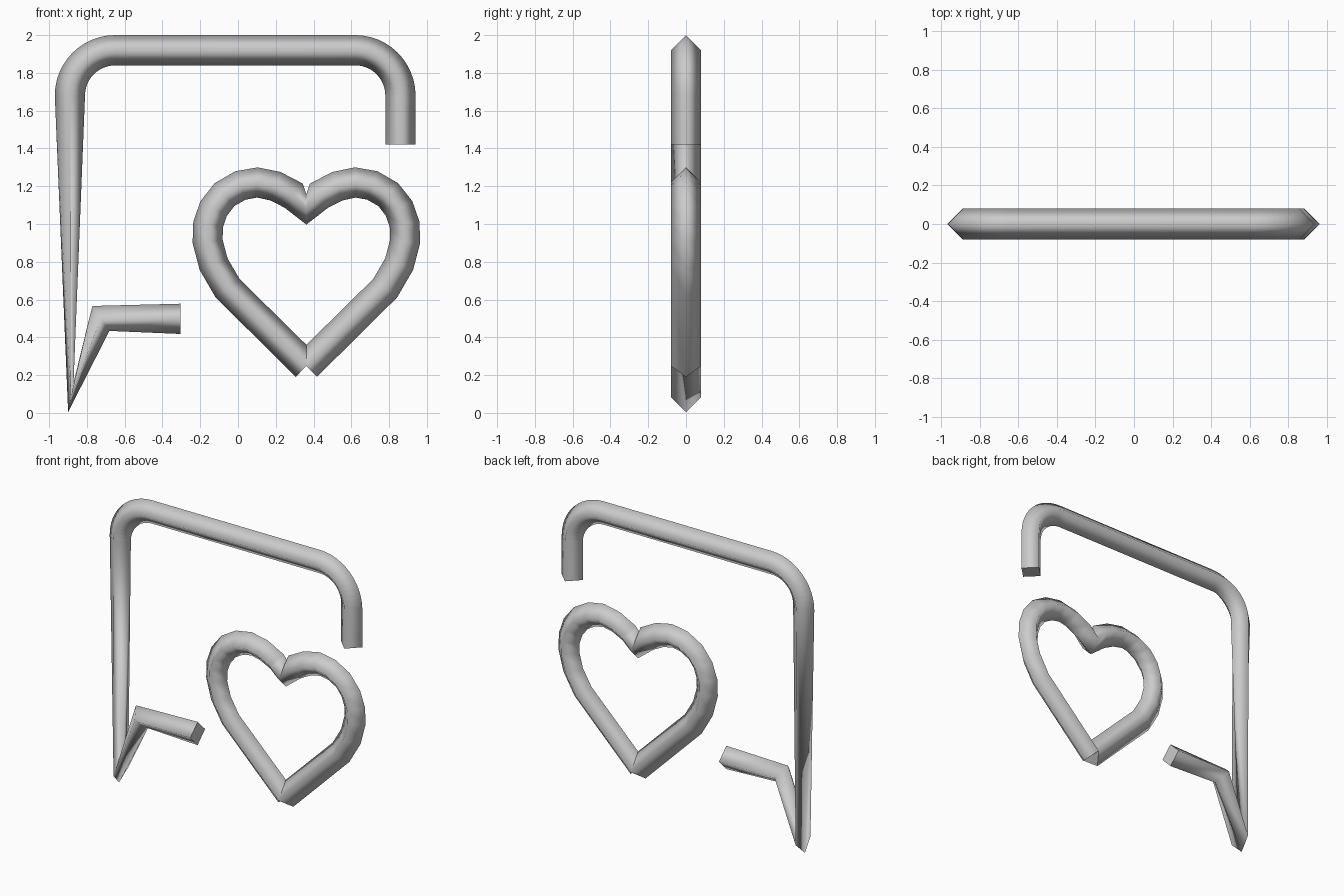
import bpy, bmesh, math
from mathutils import Vector

if "Cube" in bpy.data.objects:
    bpy.data.objects.remove(bpy.data.objects["Cube"])

R = 0.08  # tube radius

grey = bpy.data.materials.new("light_grey")
grey.diffuse_color = (0.6, 0.6, 0.6, 1)
grey.use_nodes = True
grey.node_tree.nodes["Principled BSDF"].inputs["Base Color"].default_value = grey.diffuse_color


def tube(name, path):
    """Sweep a four-sided diamond along an open path in the xz plane, unmitred at corners."""
    pts = [Vector((x, 0, z)) for x, z in path]
    dirs = [(b - a).normalized() for a, b in zip(pts, pts[1:])]
    bm = bmesh.new()
    rings = []
    for i, p in enumerate(pts):
        t = (dirs[max(i - 1, 0)] + dirs[min(i, len(dirs) - 1)]).normalized()
        n = Vector((-t.z, 0, t.x)) * R
        y = Vector((0, R, 0))
        rings.append([bm.verts.new(p + o) for o in (n, y, -n, -y)])
    for a, b in zip(rings, rings[1:]):
        for k in range(4):
            j = (k + 1) % 4
            bm.faces.new((a[k], a[j], b[j], b[k])).smooth = True
    # flat end caps with crisp rims
    for ring in (rings[0], rings[-1]):
        cap = bm.faces.new(ring)
        for e in cap.edges:
            e.smooth = False
    bmesh.ops.recalc_face_normals(bm, faces=bm.faces)
    me = bpy.data.meshes.new(name)
    bm.to_mesh(me)
    bm.free()
    me.materials.append(grey)
    ob = bpy.data.objects.new(name, me)
    bpy.context.collection.objects.link(ob)
    return ob


def arc(cx, cz, r, a0, a1, steps=12):
    angles = [math.radians(a0 + (a1 - a0) * i / steps) for i in range(steps + 1)]
    return [(cx + r * math.cos(a), cz + r * math.sin(a)) for a in angles]


# Speech bubble outline: hook, rounded top corners, tapering leg, pointed tail, short arm
outline = [(0.86, 1.42)]
outline += arc(0.62, 1.68, 0.24, 0, 90)
outline += arc(-0.65, 1.68, 0.24, 90, 180)
outline += [(-0.885, 0.083), (-0.726, 0.50), (-0.305, 0.498)]
tube("bubble_outline", outline)

# Heart: one half mirrored about its centre line, open at the bottom point
CX = 0.362
half = [(0, 0.248), (0.417, 0.66), (0.491, 0.787), (0.523, 0.908), (0.52, 0.998),
        (0.491, 1.082), (0.433, 1.156), (0.349, 1.204), (0.259, 1.22),
        (0.164, 1.20), (0.067, 1.15), (0, 1.077)]
heart = [(CX + x, z) for x, z in half] + [(CX - x, z) for x, z in half[-2::-1]]
tube("heart", heart)
